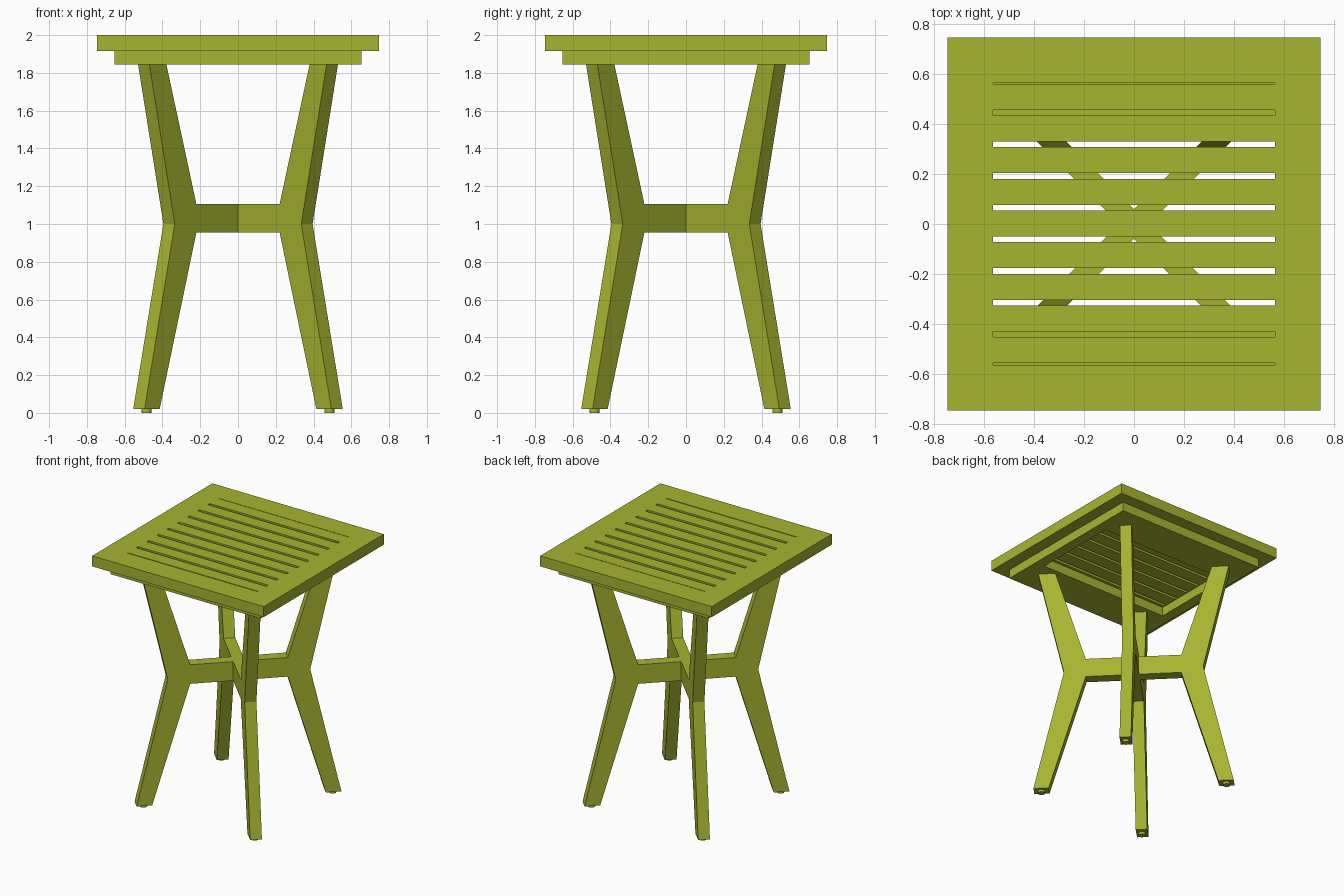
import bpy, bmesh, math
from mathutils import Matrix

cube = bpy.data.objects.get("Cube")
if cube:
    bpy.data.objects.remove(cube, do_unlink=True)

# Single painted-wood colour
paint = bpy.data.materials.new("olive green paint")
paint.use_nodes = True
COLOR = (0.39, 0.46, 0.03, 1.0)
paint.diffuse_color = COLOR
paint.node_tree.nodes["Principled BSDF"].inputs["Base Color"].default_value = COLOR


def finish(name, bm):
    bmesh.ops.recalc_face_normals(bm, faces=bm.faces[:])
    mesh = bpy.data.meshes.new(name)
    bm.to_mesh(mesh)
    bm.free()
    mesh.materials.append(paint)
    obj = bpy.data.objects.new(name, mesh)
    bpy.context.collection.objects.link(obj)
    return obj


def box(name, x, y, z, angle=0.0):
    """Box from (min, max) ranges, optionally turned about z."""
    bm = bmesh.new()
    bmesh.ops.create_cube(bm, size=1.0)
    for v in bm.verts:
        for i, (lo, hi) in enumerate((x, y, z)):
            v.co[i] = lo if v.co[i] < 0 else hi
    bm.transform(Matrix.Rotation(angle, 4, "Z"))
    return finish(name, bm)


def prism(name, profile, width, angle):
    """Extrude a (radius, z) profile sideways, then turn it about z."""
    bm = bmesh.new()
    face = bm.faces.new([bm.verts.new((r, -width / 2, z)) for r, z in profile])
    new = bmesh.ops.extrude_face_region(bm, geom=[face])["geom"]
    bmesh.ops.translate(bm, vec=(0, width, 0),
                        verts=[g for g in new if isinstance(g, bmesh.types.BMVert)])
    bm.transform(Matrix.Rotation(angle, 4, "Z"))
    return finish(name, bm)


HALF = 0.747        # half the table top
INNER = 0.566       # inner edge of the border boards
TOP = (1.917, 2.0)
RAIL = (1.845, 1.917)
RAIL_OUT = 0.653

# Border boards and under-frame rails, mirrored on both sides
for s, side in ((1, "left"), (-1, "right")):
    box(f"side_board_{side}", sorted((s * INNER, s * HALF)), (-HALF, HALF), TOP)
    box(f"side_rail_{side}", sorted((s * 0.57, s * RAIL_OUT)), (-0.35, 0.35), RAIL)
for s, side in ((1, "back"), (-1, "front")):
    box(f"end_board_{side}", (-INNER, INNER), sorted((s * INNER, s * HALF)), TOP)
    box(f"end_rail_{side}", (-RAIL_OUT, RAIL_OUT), sorted((s * 0.35, s * RAIL_OUT)), RAIL)

# Slats
for k in range(-4, 5):
    y = k * 0.127 + 0.002
    box(f"slat_{k + 5}", (-INNER, INNER), (y - 0.052, y + 0.052), TOP)

# Bent legs on the diagonals, with foot glides
LEG = [(0.629, 0.02), (0.742, 0.02), (0.516, 1.0), (0.707, 1.85),
       (0.58, 1.85), (0.354, 1.105), (0.354, 0.955)]
WIDTH = 0.085
for i in range(4):
    angle = math.radians(45 + 90 * i)
    prism(f"leg_{i + 1}", LEG, WIDTH, angle)
    bm = bmesh.new()
    bmesh.ops.create_cone(bm, cap_ends=True, segments=16, radius1=0.026,
                          radius2=0.026, depth=0.03)
    bm.transform(Matrix.Translation((0.686 * math.cos(angle), 0.686 * math.sin(angle), 0.015)))
    finish(f"foot_glide_{i + 1}", bm)

# Crossed stretchers between the knees: one full length, two halves
box("stretcher_long", (-0.354, 0.354), (-WIDTH / 2, WIDTH / 2), (0.955, 1.105), math.radians(45))
for i, a in enumerate((135, 315)):
    box(f"stretcher_half_{i + 1}", (WIDTH / 2, 0.354), (-WIDTH / 2, WIDTH / 2),
        (0.955, 1.105), math.radians(a))
